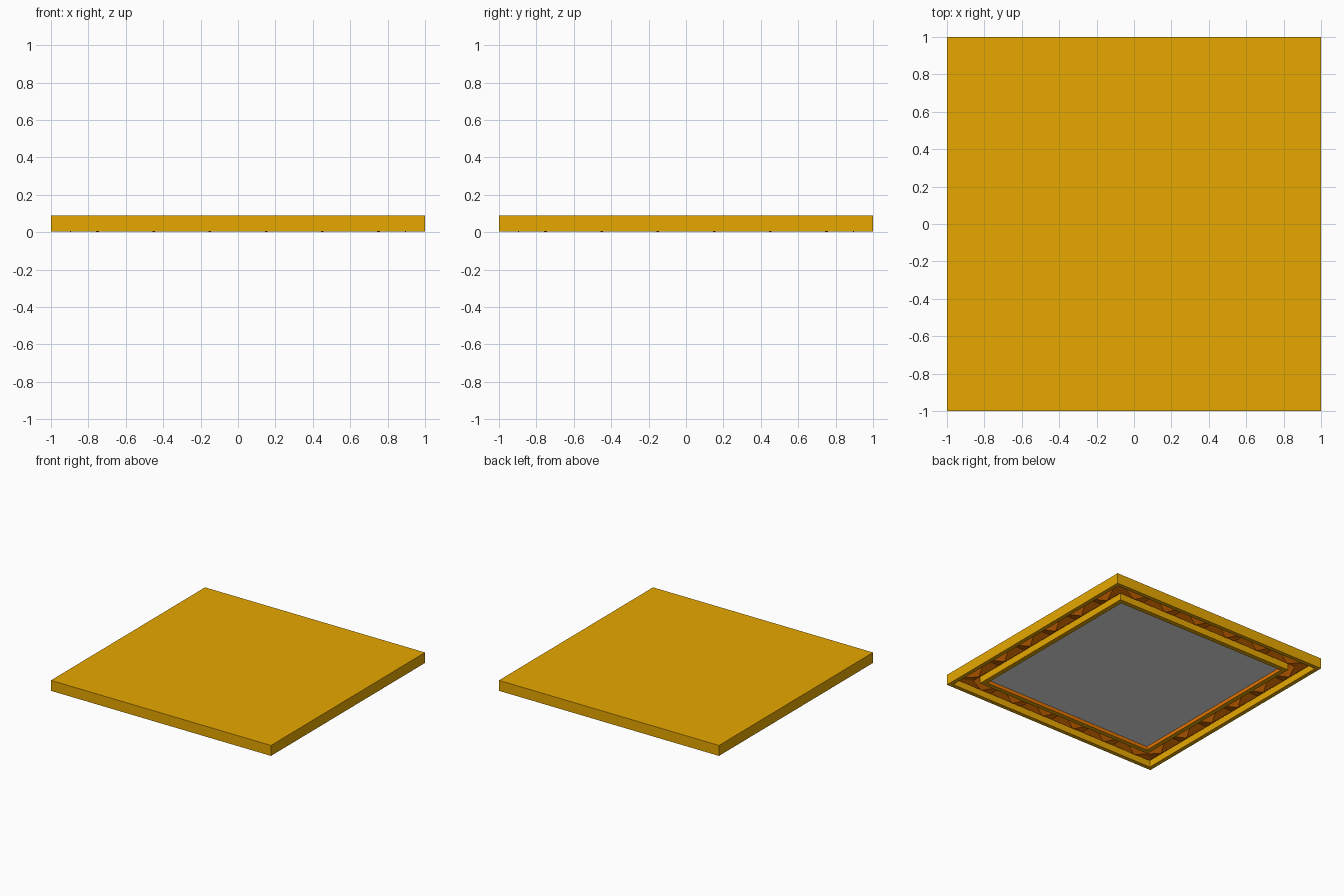
import bpy, bmesh, math
from mathutils import Matrix, Vector

if "Cube" in bpy.data.objects:
    bpy.data.objects.remove(bpy.data.objects["Cube"])


def material(name, rgb):
    m = bpy.data.materials.new(name)
    m.diffuse_color = (*rgb, 1)
    m.use_nodes = True
    m.node_tree.nodes["Principled BSDF"].inputs["Base Color"].default_value = m.diffuse_color
    return m


GOLD = material("gold", (0.8, 0.39, 0.0))
ORANGE = material("burnt_orange", (0.8, 0.175, 0.0))
GREY = material("grey", (0.8, 0.8, 0.8))


def finish(name, bm, mats):
    me = bpy.data.meshes.new(name)
    bm.to_mesh(me)
    bm.free()
    for m in mats:
        me.materials.append(m)
    ob = bpy.data.objects.new(name, me)
    bpy.context.collection.objects.link(ob)
    return ob


# Tile body: square loops (half size, height) from the top, round the rim,
# through the trough and inner frame to the recessed centre panel
LOOPS = [(1.0, 0.09), (1.0, 0.004), (0.967, 0.004), (0.967, 0.06),
         (0.823, 0.06), (0.823, 0.004), (0.785, 0.004), (0.785, 0.033)]
BAND_COLOURS = [0, 0, 0, 1, 0, 0, 1]
bm = bmesh.new()
rings = [[bm.verts.new((sx * h, sy * h, z))
          for sx, sy in ((-1, -1), (1, -1), (1, 1), (-1, 1))] for h, z in LOOPS]
bm.faces.new(rings[0])
for a, b, colour in zip(rings, rings[1:], BAND_COLOURS):
    for i in range(4):
        j = (i + 1) % 4
        bm.faces.new((b[i], b[j], a[j], a[i])).material_index = colour
bm.faces.new(rings[-1][::-1]).material_index = 2
finish("floor_tile", bm, [GOLD, ORANGE, GREY])

# Rows of downward pyramids in the trough, one row per side;
# the end pyramids stretch into the corners
L, W, TOP, MID, END = 0.15, 0.0715, 0.0595, 0.895, 0.966
bm = bmesh.new()
for side in range(4):
    rot = Matrix.Rotation(side * math.pi / 2, 4, 'Z')
    for k in range(6):
        cx = -0.75 + 0.3 * k
        x0 = -END if k == 0 else cx - L
        x1 = END if k == 5 else cx + L
        base = [bm.verts.new(rot @ Vector((x, -MID + sy * W, TOP)))
                for x, sy in ((x0, -1), (x1, -1), (x1, 1), (x0, 1))]
        tip = bm.verts.new(rot @ Vector((cx, -MID, 0)))
        bm.faces.new(base)
        for i in range(4):
            bm.faces.new((base[(i + 1) % 4], base[i], tip))
finish("underside_pyramids", bm, [ORANGE])
